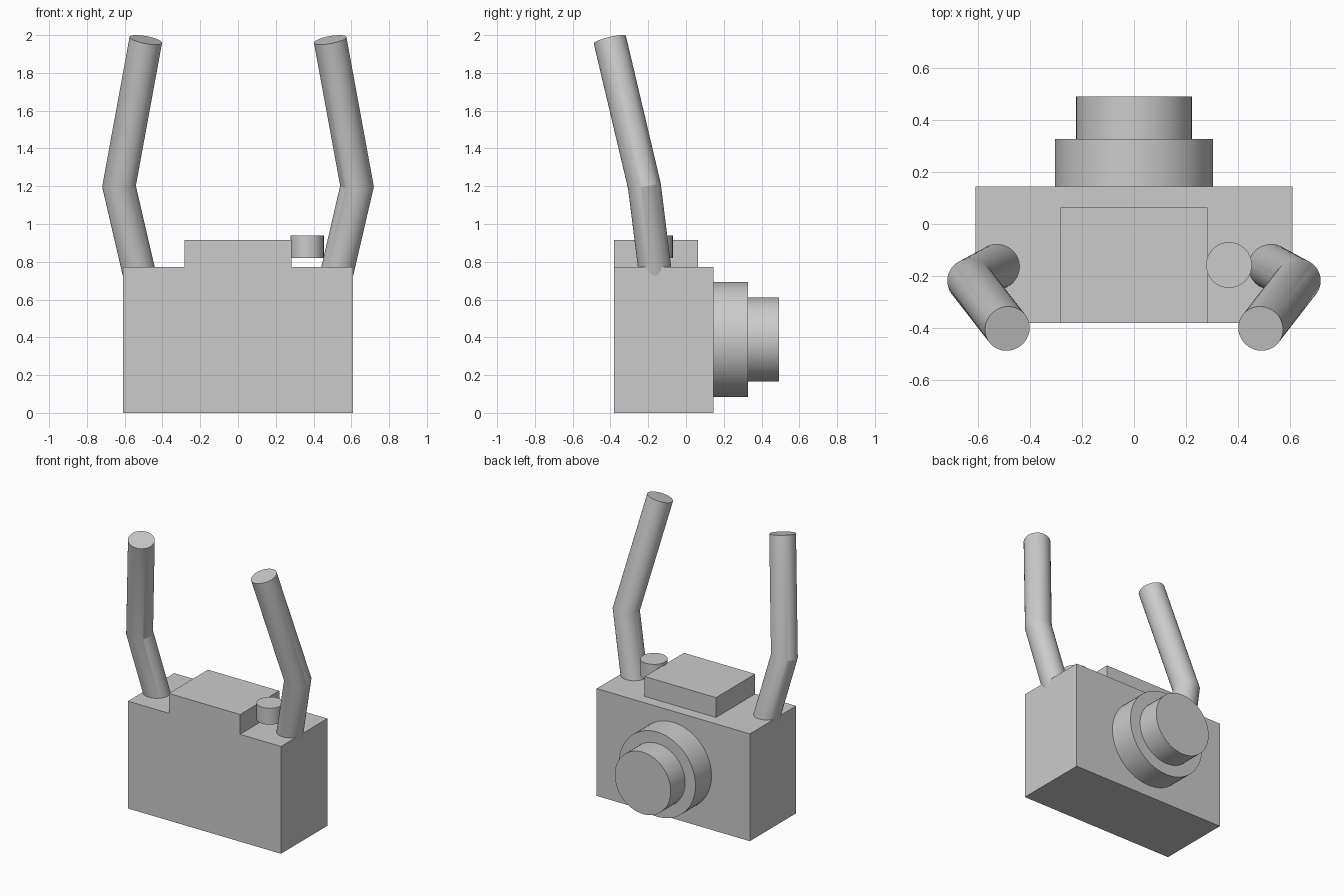
import bpy, bmesh, math
from mathutils import Vector

if "Cube" in bpy.data.objects:
    bpy.data.objects.remove(bpy.data.objects["Cube"], do_unlink=True)

GREY = (0.6, 0.6, 0.6, 1)
grey = bpy.data.materials.new("plain grey")
grey.use_nodes = True
grey.diffuse_color = GREY
grey.node_tree.nodes["Principled BSDF"].inputs["Base Color"].default_value = GREY


def finish(obj, name, smooth=False):
    obj.name = obj.data.name = name
    obj.data.materials.append(grey)
    if smooth:
        bpy.ops.object.select_all(action="DESELECT")
        obj.select_set(True)
        bpy.context.view_layer.objects.active = obj
        bpy.ops.object.shade_smooth_by_angle(angle=math.radians(20))
    return obj


def box(name, low, high):
    low, high = Vector(low), Vector(high)
    bpy.ops.mesh.primitive_cube_add(size=1, location=(low + high) / 2)
    obj = bpy.context.object
    obj.scale = high - low
    bpy.ops.object.transform_apply(location=False, rotation=False, scale=True)
    return finish(obj, name)


def cylinder(name, start, end, radius):
    start, end = Vector(start), Vector(end)
    axis = end - start
    bpy.ops.mesh.primitive_cylinder_add(
        vertices=64, radius=radius, depth=axis.length, location=(start + end) / 2,
        rotation=axis.to_track_quat("Z", "Y").to_euler())
    return finish(bpy.context.object, name, True)


def mitred_tube(name, points, radius, sides=48):
    """Round tube along straight segments, with mitred joints and flat ends."""
    pts = [Vector(p) for p in points]
    dirs = [(b - a).normalized() for a, b in zip(pts, pts[1:])]
    u = dirs[0].orthogonal().normalized()
    v = dirs[0].cross(u)
    ring = [pts[0] + radius * (u * math.cos(a) + v * math.sin(a))
            for a in (math.tau * i / sides for i in range(sides))]
    bm = bmesh.new()
    rings = [[bm.verts.new(p) for p in ring]]
    for i, d in enumerate(dirs):
        # Slide the ring along the segment onto the plane of the next joint
        normal = (d + dirs[min(i + 1, len(dirs) - 1)]).normalized()
        ring = [p + d * ((pts[i + 1] - p).dot(normal) / d.dot(normal)) for p in ring]
        rings.append([bm.verts.new(p) for p in ring])
    for lower, upper in zip(rings, rings[1:]):
        for i in range(sides):
            j = (i + 1) % sides
            bm.faces.new((lower[i], lower[j], upper[j], upper[i]))
    bm.faces.new(rings[0])
    bm.faces.new(rings[-1])
    bmesh.ops.recalc_face_normals(bm, faces=bm.faces)
    mesh = bpy.data.meshes.new(name)
    bm.to_mesh(mesh)
    bm.free()
    obj = bpy.data.objects.new(name, mesh)
    bpy.context.collection.objects.link(obj)
    return finish(obj, name, True)


# Camera body and raised top housing
box("body", (-0.61, -0.382, 0), (0.61, 0.145, 0.773))
box("top_housing", (-0.284, -0.382, 0.773), (0.284, 0.064, 0.916))

# Stepped lens on the back
cylinder("lens_barrel", (0, 0.145, 0.388), (0, 0.328, 0.388), 0.305)
cylinder("lens_front", (0, 0.328, 0.388), (0, 0.492, 0.388), 0.223)

# Shutter button, floating just above the body
cylinder("shutter_button", (0.366, -0.158, 0.82), (0.366, -0.158, 0.938), 0.088)

# Raised strap arms, one on each side
for side, label in ((1, "left"), (-1, "right")):
    mitred_tube(label + "_strap_arm",
                [(side * 0.491, -0.145, 0.6), (side * 0.63, -0.22, 1.2),
                 (side * 0.488, -0.403, 1.975)], 0.0875)
